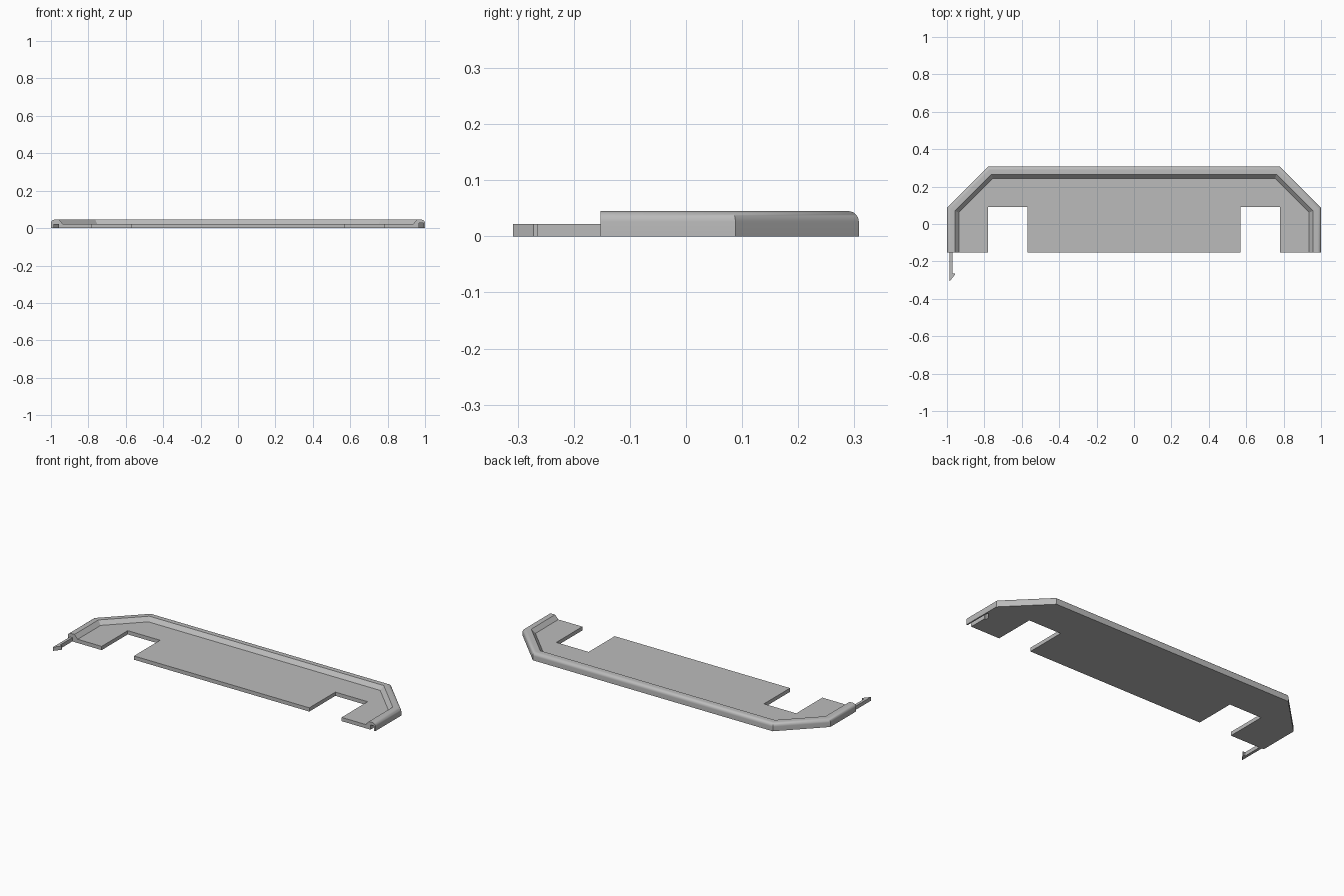
import bpy, bmesh, math
from mathutils import Vector

cube = bpy.data.objects.get("Cube")
if cube:
    bpy.data.objects.remove(cube)

grey = bpy.data.materials.new("plain_grey")
grey.use_nodes = True
colour = (0.5, 0.5, 0.5, 1)
grey.diffuse_color = colour
grey.node_tree.nodes["Principled BSDF"].inputs["Base Color"].default_value = colour

FRONT, BACK, BEND = -0.152, 0.308, 0.088
RIM_W, PLATE_H, RIM_H, ROUND = 0.064, 0.022, 0.045, 0.019


def finish(name, bm):
    bmesh.ops.recalc_face_normals(bm, faces=bm.faces)
    mesh = bpy.data.meshes.new(name)
    bm.to_mesh(mesh)
    bm.free()
    mesh.materials.append(grey)
    obj = bpy.data.objects.new(name, mesh)
    bpy.context.collection.objects.link(obj)
    return obj


def prism(name, outline, z0, z1):
    bm = bmesh.new()
    face = bm.faces.new([bm.verts.new((x, y, z0)) for x, y in outline])
    top = bmesh.ops.extrude_face_region(bm, geom=[face])["geom"]
    bmesh.ops.translate(bm, vec=(0, 0, z1 - z0),
                        verts=[v for v in top if isinstance(v, bmesh.types.BMVert)])
    return finish(name, bm)


# Outer edge from the left front corner, round the back, to the right
half = [(1, FRONT), (1, BEND), (0.78, BACK)]
path = [Vector(p) for p in half + [(-x, y) for x, y in reversed(half)]]


def inset(d):
    """Move the edge path inward by d with mitred corners."""
    normals = []
    for a, b in zip(path, path[1:]):
        t = (b - a).normalized()
        normals.append(Vector((-t.y, t.x)))
    result = []
    for i, p in enumerate(path):
        n0, n1 = normals[max(i - 1, 0)], normals[min(i, len(normals) - 1)]
        result.append(p + (n0 + n1) * d / (1 + n0.dot(n1)))
    return result


# Flat plate with two front notches
notch = [(-0.78, FRONT), (-0.78, 0.09), (-0.57, 0.09), (-0.57, FRONT)]
notches = notch + [(-x, y) for x, y in reversed(notch)]
prism("base_plate", [tuple(p) for p in inset(RIM_W)] + notches, 0, PLATE_H)

# Raised rim: rounded outside, sloped inside
profile = [(0, 0)]
for i in range(9):
    a = math.pi / 2 * i / 8
    profile.append((ROUND * (1 - math.cos(a)), RIM_H - ROUND * (1 - math.sin(a))))
profile += [(0.043, RIM_H), (RIM_W, PLATE_H), (RIM_W, 0)]
bm = bmesh.new()
rows = [[bm.verts.new((p.x, p.y, z)) for p in inset(d)] for d, z in profile]
for r0, r1 in zip(rows, rows[1:] + rows[:1]):
    for i in range(len(path) - 1):
        bm.faces.new((r0[i], r0[i + 1], r1[i + 1], r1[i]))
for end in (0, -1):
    bm.faces.new([r[end] for r in rows])
rim = finish("raised_rim", bm)

# Slot under the left end that receives a hook
slot = [(0.968, FRONT - 0.02), (0.992, FRONT - 0.02), (0.992, 0.01),
        (0.958, -0.03), (0.958, -0.045), (0.968, -0.045)]
cutter = prism("slot_cutter", slot, -0.02, 0.028)
cutter.hide_render = True
cutter.hide_viewport = True
cut = rim.modifiers.new("slot", 'BOOLEAN')
cut.operation = 'DIFFERENCE'
cut.solver = 'EXACT'
cut.object = cutter
bpy.context.view_layer.objects.active = rim
rim.select_set(True)
bpy.ops.object.modifier_apply(modifier=cut.name)
bpy.data.objects.remove(cutter)
bpy.ops.object.shade_smooth_by_angle(angle=math.radians(30))

# Barbed hook at the right end
prism("barbed_hook", [(-0.987, FRONT), (-0.987, -0.308), (-0.958, -0.272),
                      (-0.958, -0.265), (-0.971, -0.265), (-0.971, FRONT)], 0, PLATE_H)
